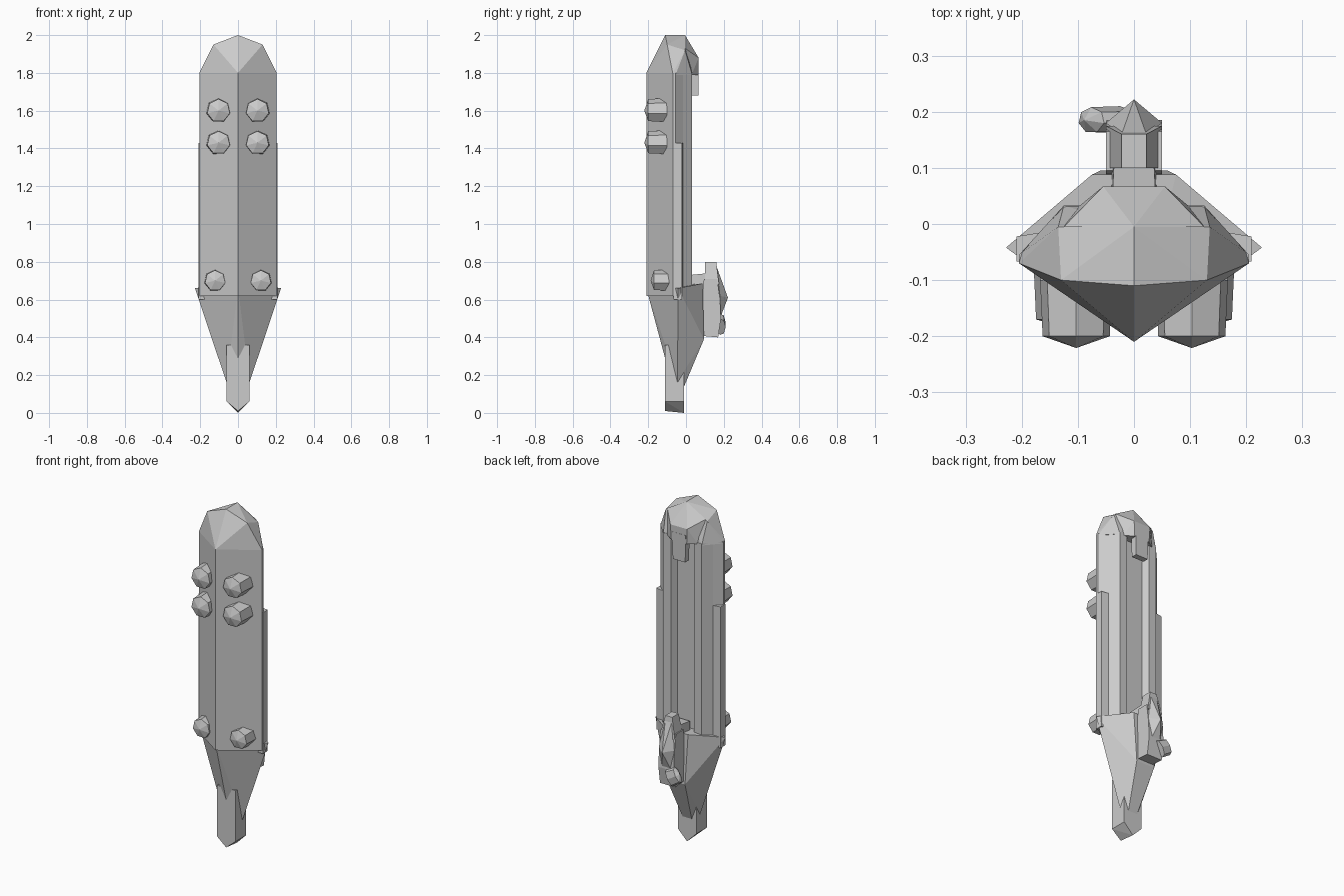
import bpy, bmesh
from math import radians
from mathutils import Matrix

if "Cube" in bpy.data.objects:
    bpy.data.objects.remove(bpy.data.objects["Cube"])


def finish(name, bm):
    bmesh.ops.recalc_face_normals(bm, faces=bm.faces)
    me = bpy.data.meshes.new(name)
    bm.to_mesh(me)
    bm.free()
    ob = bpy.data.objects.new(name, me)
    bpy.context.collection.objects.link(ob)
    return ob


def sym(pts):
    """Add the mirrored twin of every off-centre point."""
    return pts + [(-p[0],) + tuple(p[1:]) for p in pts if p[0]]


def hull(name, pts):
    """Faceted convex part from its corner points."""
    bm = bmesh.new()
    for p in pts:
        bm.verts.new(p)
    r = bmesh.ops.convex_hull(bm, input=bm.verts[:])
    junk = {v for v in r["geom_interior"] + r["geom_unused"]
            if isinstance(v, bmesh.types.BMVert)}
    bmesh.ops.delete(bm, geom=list(junk), context='VERTS')
    bmesh.ops.dissolve_limit(bm, angle_limit=radians(1), verts=bm.verts[:], edges=bm.edges[:])
    return finish(name, bm)


def prism(name, outline, z0, z1):
    """Extrude an (x, y) outline upward."""
    bm = bmesh.new()
    f = bm.faces.new([bm.verts.new((x, y, z0)) for x, y in outline])
    r = bmesh.ops.extrude_face_region(bm, geom=[f])
    top = [v for v in r["geom"] if isinstance(v, bmesh.types.BMVert)]
    bmesh.ops.translate(bm, verts=top, vec=(0, 0, z1 - z0))
    return finish(name, bm)


def stud(name, centre, radius, depth, point, matrix):
    """Seven-sided stud along local z with a shallow pointed head."""
    bm = bmesh.new()
    bmesh.ops.create_cone(bm, cap_ends=True, segments=7, radius1=radius,
                          radius2=radius * .93, depth=depth)
    head = max(bm.faces, key=lambda f: f.calc_center_median().z)
    tip = bmesh.ops.poke(bm, faces=[head])["verts"]
    bmesh.ops.translate(bm, verts=tip, vec=(0, 0, point))
    ob = finish(name, bm)
    ob.matrix_world = Matrix.Translation(centre) @ matrix
    return ob


# Long case: wedge front, two raised ridges and a channel at the back
half = [(.205, -.07), (.205, -.055), (.165, -.015), (.125, .033),
        (.075, .033), (.055, .0)]
prism("case", [(0, -.21)] + half + [(-x, y) for x, y in reversed(half)], .62, 1.8)

# Side rails
for s in (1, -1):
    prism("side_rail", [(s * x, y) for x, y in
          [(.16, -.065), (.209, -.067), (.209, -.022), (.165, -.015)]], .6, 1.43)

# Faceted cap and the hooked lug behind it
hull("cap", sym([(0, -.21, 1.8), (.205, -.07, 1.8), (.205, -.055, 1.79), (.165, -.015, 1.79),
                 (.125, .033, 1.79), (0, -.11, 2), (0, -.005, 2),
                 (.13, -.1, 1.95), (.135, -.005, 1.92)]))
hull("cap_lug", sym([(0, -.005, 2), (.125, -.005, 1.93), (.055, .067, 1.88),
                     (.05, .065, 1.79), (.1, .03, 1.79), (.1, -.02, 1.79)]))
hull("lug_hook", sym([(.045, .067, 1.84), (.045, .03, 1.84),
                      (.04, .065, 1.68), (.04, .03, 1.68)]))

# Tapered sheath and the blunt tip under it
hull("sheath", sym([(0, -.21, .66), (.228, -.042, .66), (.075, .088, .685),
                    (.06, .095, .39), (.03, -.01, .14), (.062, -.045, .165),
                    (0, -.1, .25)]))
hull("tip", sym([(.06, -.11, .36), (.06, -.01, .36), (.06, -.11, .06),
                 (.06, -.01, .06), (0, -.11, .01), (0, -.01, 0)]))

# Clip on the back: bracket, body, ridge, side knob
hull("clip_bracket", sym([(.04, .02, .73), (.035, .12, .74), (.04, .02, .5), (.045, .12, .5)]))
hull("clip_body", sym([(.05, .095, .71), (.05, .18, .6), (.05, .165, .71),
                       (.05, .06, .41), (.05, .17, .4), (.05, .185, .5)]))
hull("clip_head", sym([(.022, .1, .8), (.022, .16, .8), (.05, .1, .68), (.05, .175, .68)]))
hull("clip_ridge", sym([(.022, .16, .78), (.05, .18, .62), (0, .222, .61), (.03, .18, .5)]))
stud("clip_knob", (-.05, .185, .47), .05, .06, .015,
     Matrix.Rotation(radians(-60), 4, 'Y') @ Matrix.Diagonal((1, .5, 1, 1)))

# Front studs
face_front = Matrix.Rotation(radians(90), 4, 'X')
for s in (1, -1):
    for z in (1.6, 1.43):
        stud("upper_stud", (s * .103, -.15, z), .066, .1, .021, face_front)
    stud("lower_stud", (s * .121, -.125, .7), .059, .09, .017, face_front)
